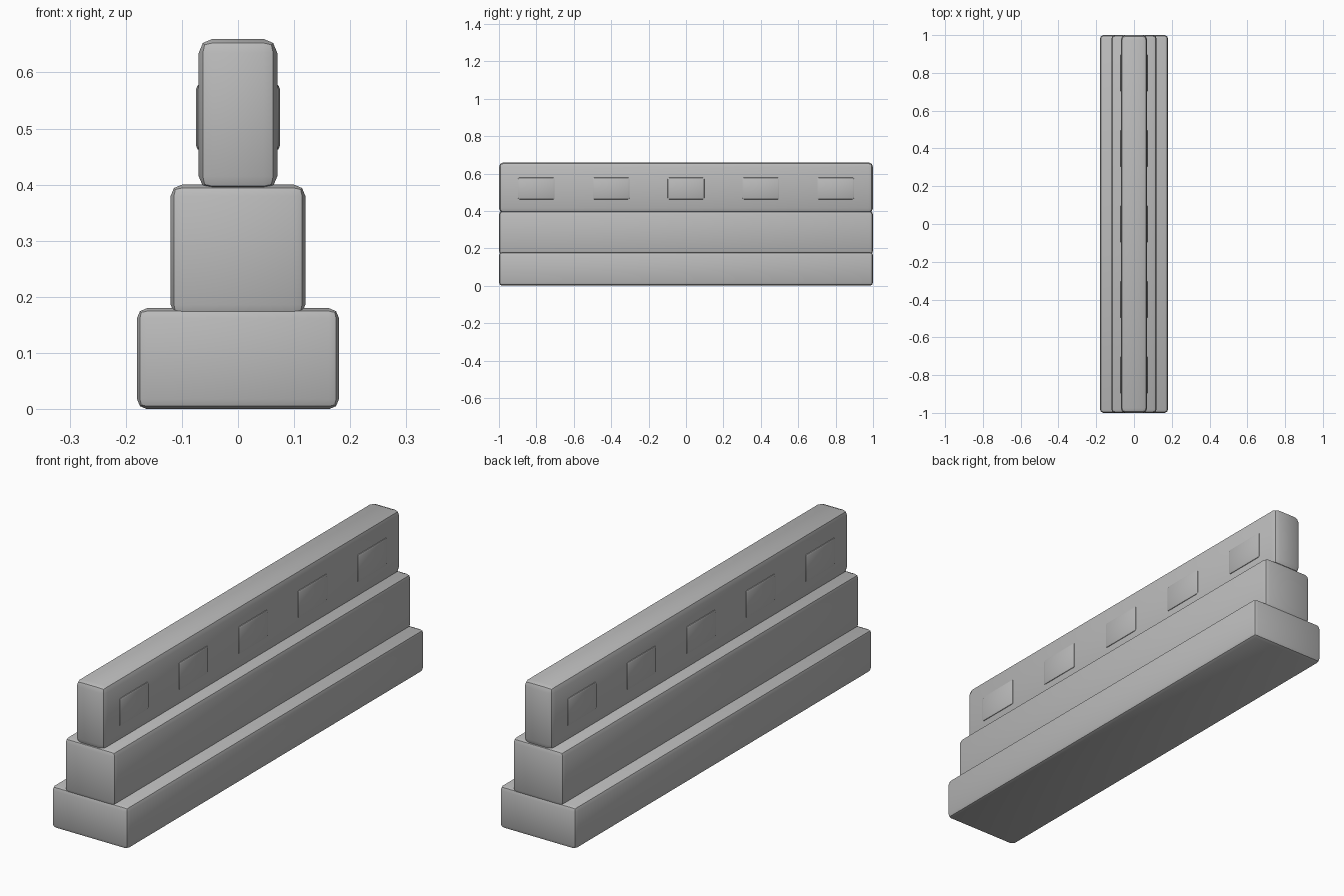
import bpy
import math

if "Cube" in bpy.data.objects:
    bpy.data.objects.remove(bpy.data.objects["Cube"], do_unlink=True)

# Single concrete grey
concrete = bpy.data.materials.new("concrete_grey")
concrete.use_nodes = True
GREY = (0.5, 0.5, 0.5, 1)
concrete.diffuse_color = GREY
concrete.node_tree.nodes["Principled BSDF"].inputs["Base Color"].default_value = GREY


def rounded_block(name, width, length, bottom, top, bevel, y=0):
    """Box centred on x = 0 with two-segment rounded edges."""
    bpy.ops.mesh.primitive_cube_add(size=1, location=(0, y, (bottom + top) / 2))
    block = bpy.context.object
    block.name = name
    block.scale = (width, length, top - bottom)
    bpy.ops.object.transform_apply(location=False, rotation=False, scale=True)
    mod = block.modifiers.new("rounded_edges", 'BEVEL')
    mod.width = bevel
    mod.segments = 2
    bpy.ops.object.modifier_apply(modifier=mod.name)
    bpy.ops.object.shade_smooth_by_angle(angle=math.radians(30))
    block.data.materials.append(concrete)
    return block


# Three stacked tiers of the barrier
rounded_block("base_tier", 0.36, 2, 0, 0.18, 0.018)
rounded_block("middle_tier", 0.24, 2, 0.166, 0.40, 0.02)
rounded_block("top_tier", 0.14, 2, 0.39, 0.66, 0.025)

# Raised pads, each passing through the top tier to show on both sides
for i in range(5):
    rounded_block(f"side_pad_{i + 1}", 0.15, 0.2, 0.46, 0.58, 0.01, y=0.4 * (i - 2))
